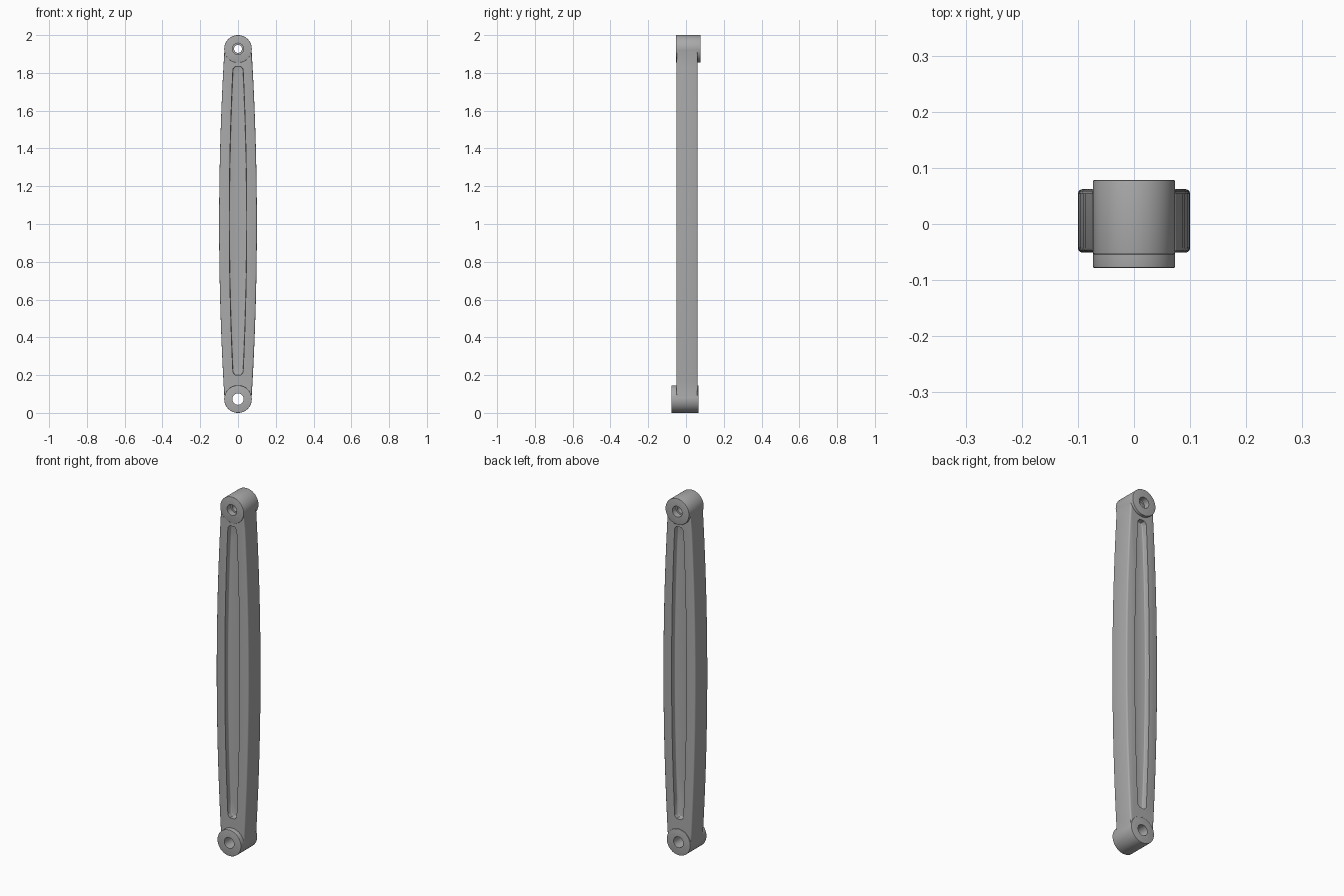
import bpy, bmesh, math

cube = bpy.data.objects.get("Cube")
if cube:
    bpy.data.objects.remove(cube, do_unlink=True)

grey = bpy.data.materials.new("cast_grey")
grey.use_nodes = True
grey.diffuse_color = (0.4, 0.4, 0.4, 1)
grey.node_tree.nodes["Principled BSDF"].inputs["Base Color"].default_value = (0.4, 0.4, 0.4, 1)

R = 0.073            # boss radius
LOW, HIGH = R, 2 - R  # pivot heights
FRONT, BACK = -0.051, 0.062


def extrude(name, outline, y0, y1, bevel=0.0):
    """Prism along y from an (x, z) outline, with optionally rounded rims."""
    bm = bmesh.new()
    face = bm.faces.new([bm.verts.new((x, y0, z)) for x, z in outline])
    res = bmesh.ops.extrude_face_region(bm, geom=[face])
    verts = [v for v in res["geom"] if isinstance(v, bmesh.types.BMVert)]
    bmesh.ops.translate(bm, verts=verts, vec=(0, y1 - y0, 0))
    bmesh.ops.recalc_face_normals(bm, faces=bm.faces)
    if bevel:
        rim = [e for e in bm.edges if abs(e.verts[0].co.y - e.verts[1].co.y) < 1e-6]
        bmesh.ops.bevel(bm, geom=rim, offset=bevel, segments=3, profile=0.5, affect="EDGES")
    mesh = bpy.data.meshes.new(name)
    bm.to_mesh(mesh)
    bm.free()
    mesh.materials.append(grey)
    ob = bpy.data.objects.new(name, mesh)
    bpy.context.collection.objects.link(ob)
    return ob


def disc(name, radius, z, y0, y1, bevel=0.0):
    ring = [(radius * math.cos(a * math.tau / 48), z + radius * math.sin(a * math.tau / 48))
            for a in range(48)]
    return extrude(name, ring, y0, y1, bevel)


def bowed_side(mid, end, z0, z1, n=20):
    """Right edge of a strip that swells towards its middle."""
    side = []
    for i in range(n + 1):
        t = 2 * i / n - 1
        side.append((mid - (mid - end) * t * t, z0 + (z1 - z0) * i / n))
    return side


def combine(target, tool, operation):
    mod = target.modifiers.new(operation, "BOOLEAN")
    mod.object, mod.operation, mod.solver = tool, operation, "EXACT"
    bpy.context.view_layer.objects.active = target
    bpy.ops.object.modifier_apply(modifier=mod.name)
    bpy.data.objects.remove(tool, do_unlink=True)


# Bowed bar with round ends
r = R - 0.0015
side = bowed_side(0.1, r, LOW, HIGH)
arc = [(r * math.cos(a * math.pi / 20), r * math.sin(a * math.pi / 20)) for a in range(1, 20)]
outline = side + [(x, HIGH + z) for x, z in arc]
outline += [(-x, z) for x, z in reversed(side)]
outline += [(-x, LOW - z) for x, z in arc]
arm = extrude("link_arm", outline, FRONT, BACK, 0.008)

# Pivot bosses: the lower one stands out in front, the upper one behind
combine(arm, disc("lower_boss", R, LOW, -0.078, 0.067, 0.002), "UNION")
combine(arm, disc("upper_boss", R, HIGH, -0.054, 0.078, 0.002), "UNION")

# Long pockets in both faces, with rounded corners
edge = bowed_side(0.046, 0.027, 0.215, 1.82)
edge = [(0.015, 0.2)] + edge + [(0.015, 1.835)]
pocket = edge + [(-x, z) for x, z in reversed(edge)]
for y0, y1 in ((FRONT - 0.05, FRONT + 0.03), (BACK - 0.03, BACK + 0.05)):
    combine(arm, extrude("pocket_cutter", pocket, y0, y1, 0.005), "DIFFERENCE")

# Pivot holes, the upper one counterbored at both ends
combine(arm, disc("lower_hole", 0.03, LOW, -0.2, 0.2), "DIFFERENCE")
combine(arm, disc("upper_hole", 0.021, HIGH, -0.2, 0.2), "DIFFERENCE")
for y0, y1 in ((-0.2, -0.02), (0.045, 0.2)):
    combine(arm, disc("counterbore", 0.03, HIGH, y0, y1), "DIFFERENCE")

bpy.ops.object.select_all(action="DESELECT")
arm.select_set(True)
bpy.context.view_layer.objects.active = arm
bpy.ops.object.shade_smooth_by_angle(angle=math.radians(35))
